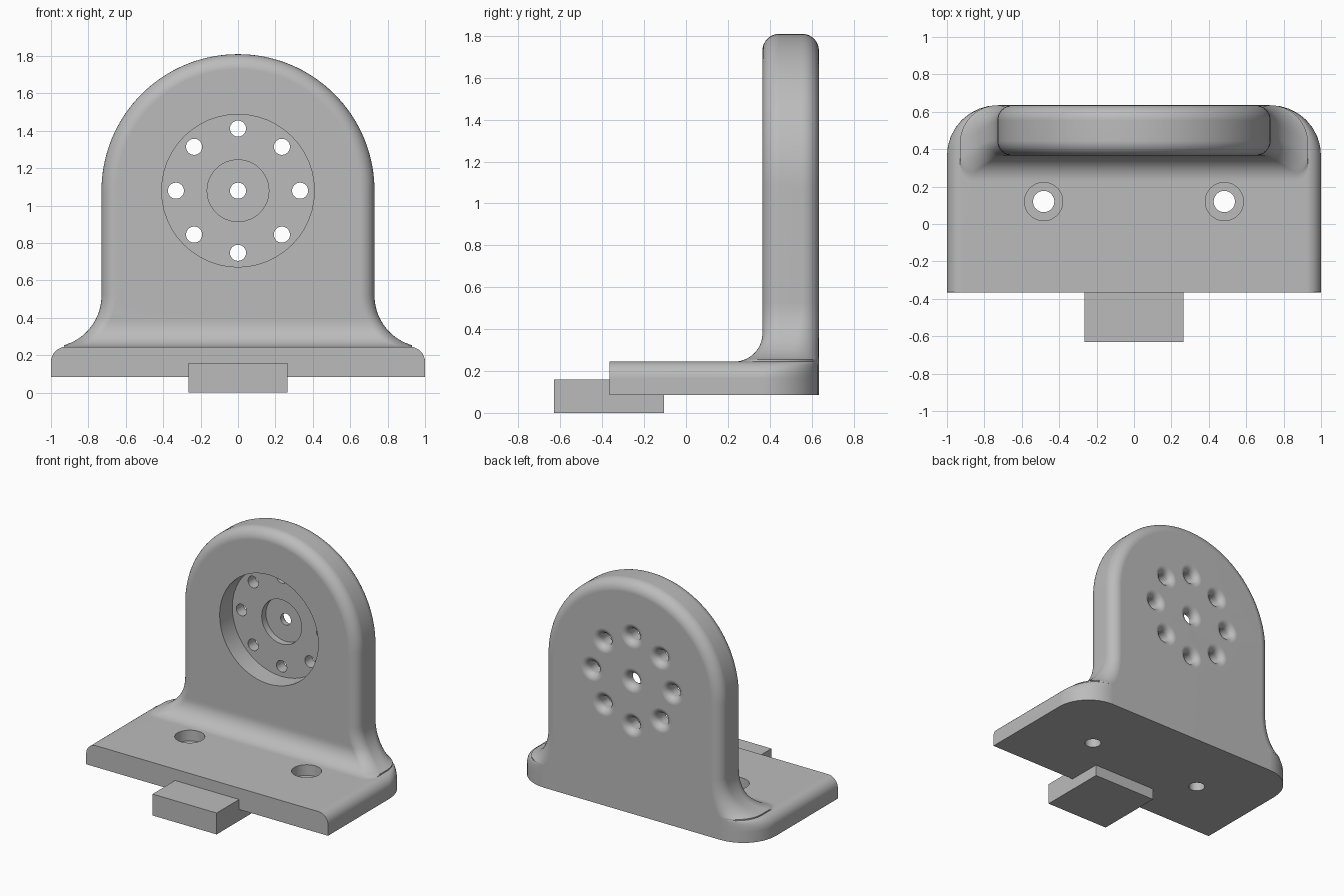
import bpy, bmesh, math
from mathutils import Vector

if "Cube" in bpy.data.objects:
    bpy.data.objects.remove(bpy.data.objects["Cube"])

grey = bpy.data.materials.new("plain grey")
grey.use_nodes = True
grey.diffuse_color = (0.5, 0.5, 0.5, 1)
grey.node_tree.nodes["Principled BSDF"].inputs["Base Color"].default_value = (0.5, 0.5, 0.5, 1)

BACK, FRONT, TOP = 0.635, 0.365, 0.245   # wall faces and base top
HALF, EDGE = 0.73, 0.08                  # wall half width, edge rounding
ARCH_Z, FLARE_Z = 1.08, 0.52             # arch centre, start of the flare
STEPS = [i / 8 * math.pi / 2 for i in range(9)]


def loft(name, rings):
    """Skin equal rings of points and cap both ends."""
    bm = bmesh.new()
    loops = [[bm.verts.new(p) for p in ring] for ring in rings]
    n = len(loops[0])
    for a, b in zip(loops, loops[1:]):
        for i in range(n):
            j = (i + 1) % n
            bm.faces.new((a[i], a[j], b[j], b[i]))
    bm.faces.new(loops[0])
    bm.faces.new(loops[-1])
    bmesh.ops.recalc_face_normals(bm, faces=bm.faces)
    mesh = bpy.data.meshes.new(name)
    bm.to_mesh(mesh)
    bm.free()
    mesh.materials.append(grey)
    obj = bpy.data.objects.new(name, mesh)
    bpy.context.collection.objects.link(obj)
    return obj


def section(z, w, y0, y1, r_front, r_back):
    """Horizontal rectangle with its own front and back corner radii."""
    ring = []
    corners = ((1, 1, r_back), (-1, 1, r_back), (-1, -1, r_front), (1, -1, r_front))
    for k, (sx, sy, r) in enumerate(corners):
        cx, cy = sx * (w - r), (y1 - r if sy > 0 else y0 + r)
        for t in STEPS:
            a = t + k * math.pi / 2
            ring.append((cx + r * math.cos(a), cy + r * math.sin(a), z))
    return ring


def lathe(name, profile, centre, axis):
    """Round cutter from (radius, distance) pairs along the y or z axis."""
    rings = []
    for r, d in profile:
        ring = []
        for i in range(48):
            a = i * math.tau / 48
            u, v = r * math.cos(a), r * math.sin(a)
            ring.append(Vector(centre) + Vector((u, d, v) if axis == "y" else (u, v, d)))
        rings.append(ring)
    return loft(name, rings)


def cut(obj, cutter):
    mod = obj.modifiers.new("cut", "BOOLEAN")
    mod.operation, mod.solver, mod.object = "DIFFERENCE", "EXACT", cutter
    bpy.context.view_layer.objects.active = obj
    bpy.ops.object.modifier_apply(modifier=mod.name)
    bpy.data.objects.remove(cutter)


def finish(obj):
    bpy.ops.object.select_all(action="DESELECT")
    obj.select_set(True)
    bpy.context.view_layer.objects.active = obj
    bpy.ops.object.shade_smooth_by_angle(angle=math.radians(32))
    mod = obj.modifiers.new("flat faces", "WEIGHTED_NORMAL")
    mod.keep_sharp = True


# Base plate: rounded back corners, rounded upper side edges, sharp front
rings = [section(0.085, 1, -0.365, BACK, 0.0005, 0.27)]
for t in STEPS:
    inset = EDGE * (1 - math.cos(t))
    rings.append(section(TOP - EDGE + EDGE * math.sin(t), 1 - inset, -0.365, BACK,
                         0.0005, 0.27 - inset))
base = loft("base_plate", rings)
for x in (-0.483, 0.483):
    bore = [(0.057, -0.1), (0.057, 0.165), (0.102, 0.165), (0.102, 0.4)]
    cut(base, lathe("bolt_cutter", bore, (x, 0.12, 0), "z"))
finish(base)

# Flare blending the wall into the base
rings = []
for i in range(25):
    t = i / 24 * math.pi / 2
    z = FLARE_Z - 0.275 * math.sin(t)
    w = min(HALF + 0.27 * (1 - math.cos(t)), 0.93)
    drop = max(0, 0.38 - z) / 0.135
    y0 = FRONT - 0.135 * (1 - math.sqrt(max(0, 1 - drop ** 2)))
    blend = (w - HALF) / 0.2
    rings.append(section(z, w, y0, BACK, EDGE, EDGE + 0.12 * blend))
finish(loft("wall_flare", rings))


# Upright wall: arch outline swept from front to back with rounded edges
def arch(y, inset):
    r = HALF - inset
    ring = [(r, y, FLARE_Z)]
    for i in range(65):
        a = i / 64 * math.pi
        ring.append((r * math.cos(a), y, ARCH_Z + r * math.sin(a)))
    return ring + [(-r, y, FLARE_Z)]


front = [arch(FRONT + EDGE * (1 - math.cos(t)), EDGE * (1 - math.sin(t))) for t in STEPS]
back = [arch(BACK - EDGE * (1 - math.cos(t)), EDGE * (1 - math.sin(t))) for t in reversed(STEPS)]
wall = loft("upright_wall", front + back)

# Stepped round recess in the front
recess = [(0.408, 0.2), (0.408, 0.515), (0.165, 0.515), (0.165, 0.565)]
cut(wall, lathe("recess_cutter", recess, (0, 0, ARCH_Z), "y"))

# Centre hole and ring of eight, each flared at the back
lip = 0.05
hole = [(0.043, 0.45)]
hole += [(0.043 + lip * (1 - math.cos(t)), BACK - lip + lip * math.sin(t)) for t in STEPS]
hole.append((0.043 + lip, 0.7))
spots = [(0, 0)] + [(0.332 * math.cos(k * math.pi / 4), 0.332 * math.sin(k * math.pi / 4))
                    for k in range(8)]
for x, z in spots:
    cut(wall, lathe("hole_cutter", hole, (x, 0, ARCH_Z + z), "y"))
finish(wall)

# Locating key under the front edge
bpy.ops.mesh.primitive_cube_add(size=1, location=(0, -0.368, 0.08))
key = bpy.context.object
key.name = "locating_key"
key.scale = (0.53, 0.525, 0.16)
key.data.materials.append(grey)
